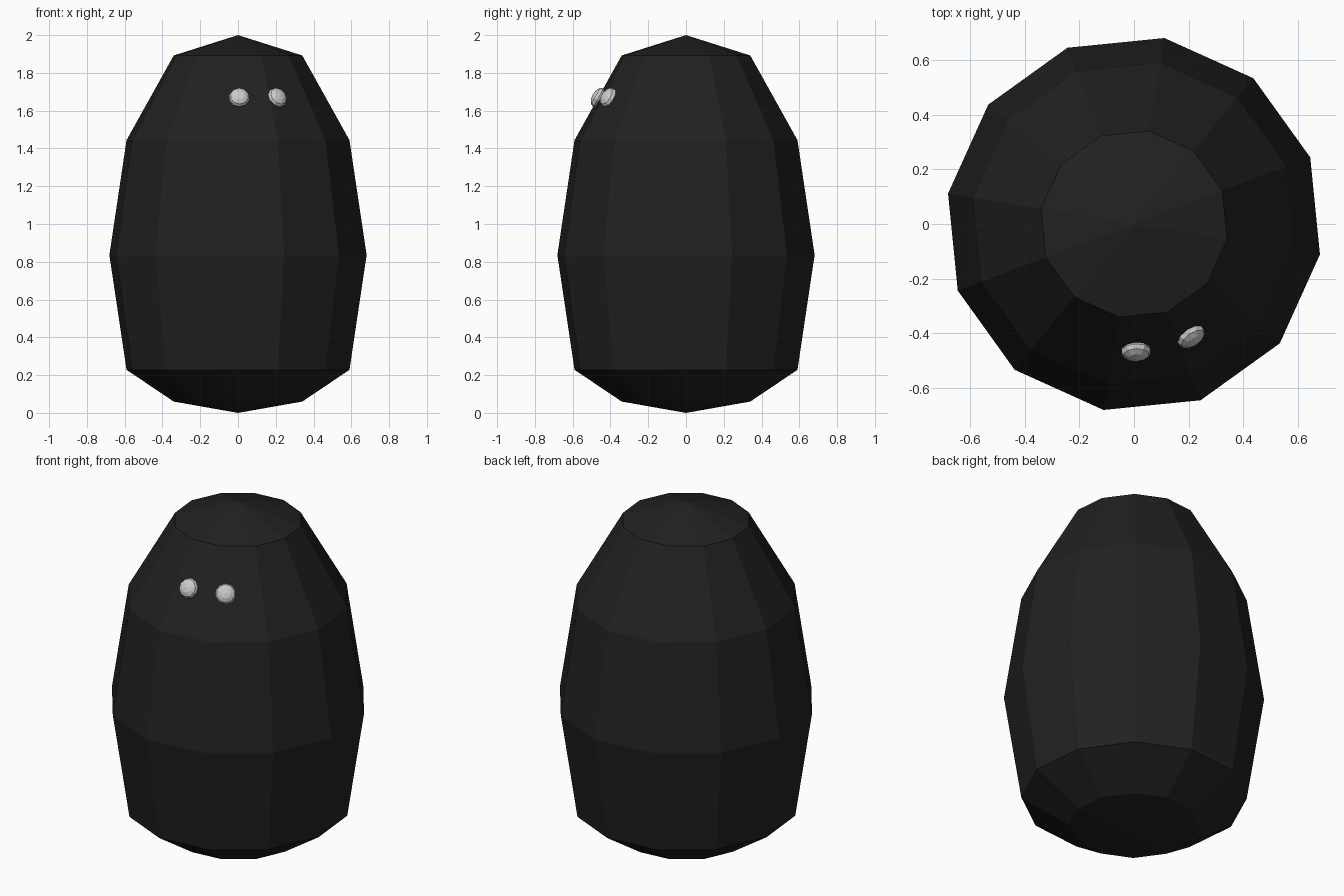
import bpy
from math import radians, sin, cos
from mathutils import Vector

if "Cube" in bpy.data.objects:
    bpy.data.objects.remove(bpy.data.objects["Cube"])

SIDES = 12
OFFSET = radians(-9.3)

# body: faceted egg, profile as (radius, z) rings between two poles
profile = [(0.345, 0.06), (0.598, 0.228), (0.69, 0.836), (0.598, 1.444), (0.345, 1.892)]
verts = [(0, 0, 0)]
for r, z in profile:
    for i in range(SIDES):
        a = OFFSET + radians(360 / SIDES * i)
        verts.append((r * cos(a), r * sin(a), z))
verts.append((0, 0, 2))
top = len(verts) - 1

faces = []
for i in range(SIDES):
    j = (i + 1) % SIDES
    faces.append((0, 1 + j, 1 + i))
    for k in range(len(profile) - 1):
        lo, hi = 1 + k * SIDES, 1 + (k + 1) * SIDES
        faces.append((lo + i, lo + j, hi + j, hi + i))
    last = 1 + (len(profile) - 1) * SIDES
    faces.append((last + i, last + j, top))

mesh = bpy.data.meshes.new("body")
mesh.from_pydata(verts, [], faces)
body = bpy.data.objects.new("body", mesh)
bpy.context.collection.objects.link(body)
black = bpy.data.materials.new("black")
black.diffuse_color = (0.015, 0.015, 0.015, 1)
black.use_nodes = True
black.node_tree.nodes["Principled BSDF"].inputs["Base Color"].default_value = black.diffuse_color
mesh.materials.append(black)


# eyes: flattened low-poly spheres lying on the sloped facets
def eye(name, x, y, azimuth):
    a, tilt = radians(azimuth), radians(29)
    normal = Vector((cos(a) * cos(tilt), sin(a) * cos(tilt), sin(tilt)))
    bpy.ops.mesh.primitive_uv_sphere_add(segments=10, ring_count=6, radius=1, location=(x, y, 1.67))
    ob = bpy.context.object
    ob.name = name
    ob.scale = (0.056, 0.056, 0.032)
    ob.rotation_euler = normal.to_track_quat('Z', 'Y').to_euler()


eye("eye_left", 0.007, -0.466, -87)
eye("eye_right", 0.208, -0.411, -56)
